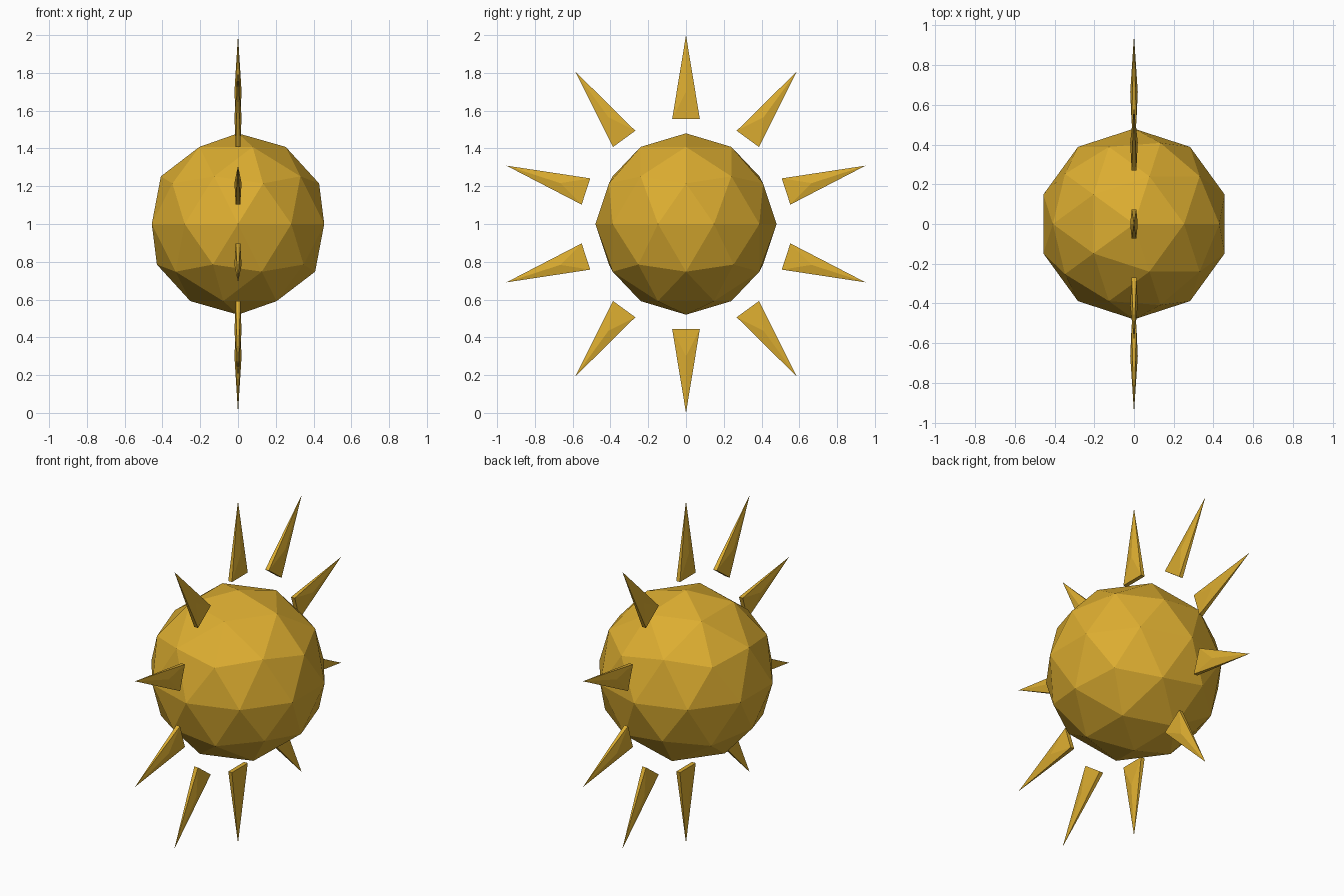
import bpy
from math import radians

if "Cube" in bpy.data.objects:
    bpy.data.objects.remove(bpy.data.objects["Cube"])

CENTRE_Z = 1.0
RAY_COUNT = 10

gold = bpy.data.materials.new("gold")
gold.diffuse_color = (0.72, 0.42, 0.03, 1)
gold.use_nodes = True
gold.node_tree.nodes["Principled BSDF"].inputs["Base Color"].default_value = gold.diffuse_color

# Faceted sun ball
bpy.ops.mesh.primitive_ico_sphere_add(subdivisions=2, radius=0.48, location=(0, 0, CENTRE_Z))
ball = bpy.context.object
ball.name = "sun_ball"
ball.data.materials.append(gold)

# Ray: thin triangular spike with a raised point on each broad face
BASE, TIP, MID = 0.557, 1.0, 0.70
HALF_W, EDGE, BULGE = 0.073, 0.012, 0.019
verts = [(EDGE, -HALF_W, BASE), (EDGE, HALF_W, BASE),
         (-EDGE, HALF_W, BASE), (-EDGE, -HALF_W, BASE),
         (0, 0, TIP), (BULGE, 0, MID), (-BULGE, 0, MID)]
faces = [(0, 3, 2, 1),
         (0, 1, 5), (1, 4, 5), (4, 0, 5),
         (2, 3, 6), (3, 4, 6), (4, 2, 6),
         (1, 2, 4), (3, 0, 4)]
ray_mesh = bpy.data.meshes.new("ray")
ray_mesh.from_pydata(verts, [], faces)
ray_mesh.materials.append(gold)

# Ring of rays in the YZ plane
for i in range(RAY_COUNT):
    ray = bpy.data.objects.new(f"ray_{i + 1}", ray_mesh)
    ray.location.z = CENTRE_Z
    ray.rotation_euler.x = radians(360 / RAY_COUNT * i)
    bpy.context.collection.objects.link(ray)
